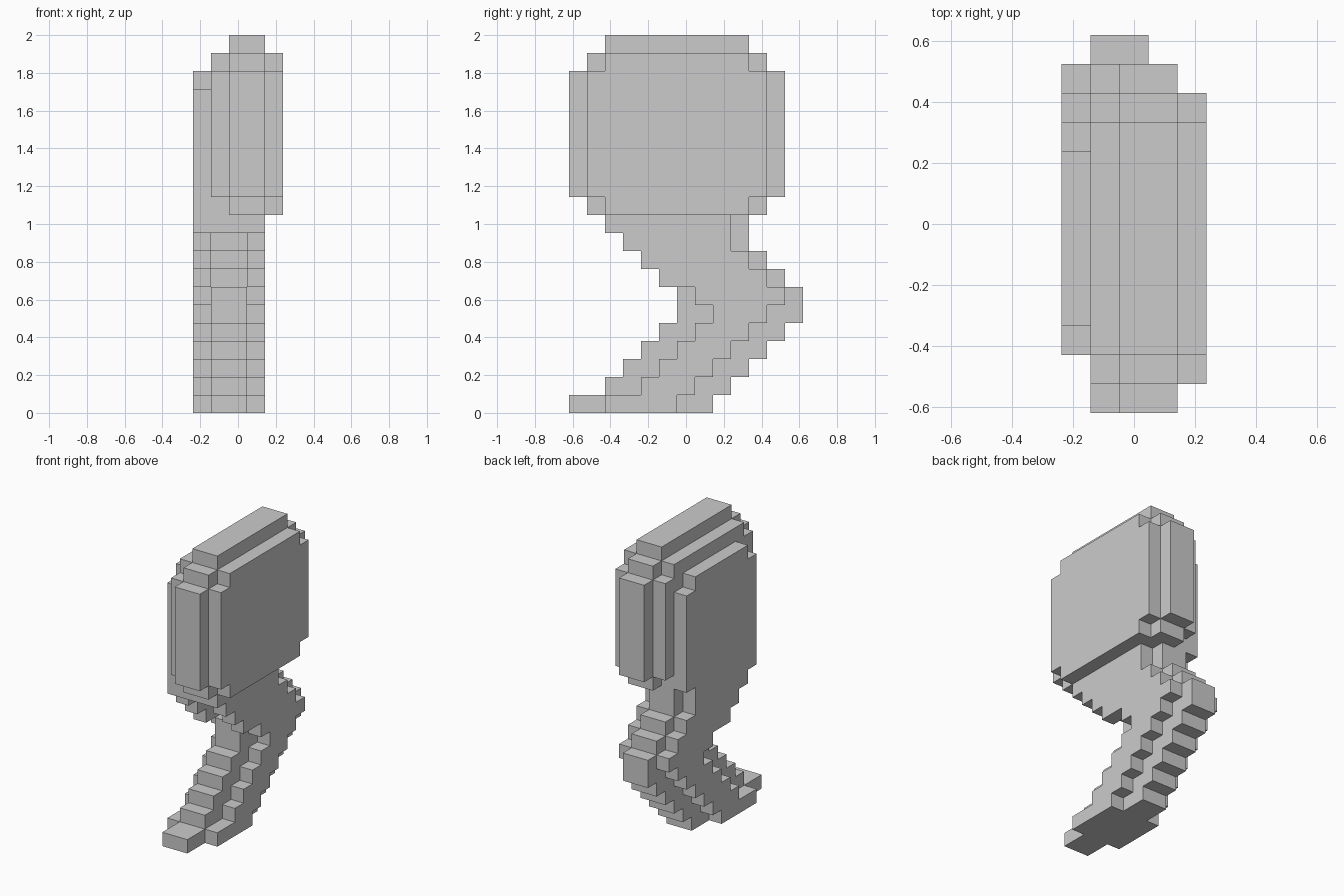
import bpy, bmesh, math
from mathutils import Vector

if "Cube" in bpy.data.objects:
    bpy.data.objects.remove(bpy.data.objects["Cube"])

U = 2 / 21                       # edge of one cube
ORIGIN = Vector((-2.5, -6.5, 0))


def block(xs, y0, y1, z0, z1):
    """Cells of a box: x columns, y and z as half-open ranges."""
    return {(x, y, z) for x in xs for y in range(y0, y1) for z in range(z0, z1)}


def stepped_plate(xs, inset, steps):
    """Upright plate with stair-step corners, shrunk by inset cells."""
    cells = set()
    for s in range(steps):
        a, b = inset + s, inset + steps - 1 - s
        cells |= block(xs, a, 12 - a, 12 - s + inset, 19 + s - inset)
    return cells


# Head: thick core plate, a smaller plate each side, a smallest plate on the left
head = set()
head |= block((2, 3), 0, 12, 12, 19) | block((2, 3), 1, 11, 11, 20) | block((2, 3), 2, 10, 11, 21)
head |= block((1, 4), 1, 11, 12, 19) | block((1, 4), 2, 10, 11, 20)
head |= block((0,), 2, 10, 11, 18) | block((0,), 3, 9, 11, 19)

# Curved stem, per row from the ground: core from/to, outer sides from/to
rows = [
    (0, 8, 2, 6), (2, 9, 4, 7), (3, 10, 5, 8), (4, 11, 6, 9),
    (5, 12, 7, 10), (6, 13, 8, 11), (6, 13, 7, 12), (7, 12, 5, 11),
    (6, 11, 4, 10), (5, 10, 3, 9), (2, 10, 2, 9),
]
stem = set()
for z, (c0, c1, s0, s1) in enumerate(rows):
    stem |= block((1, 2), c0, c1, z, z + 1) | block((0, 3), s0, s1, z, z + 1)

solid = head | stem


def build(name, cells):
    """Mesh the exposed cube sides and merge the flat areas."""
    bm = bmesh.new()
    verts = {}

    def vert(p):
        if p not in verts:
            verts[p] = bm.verts.new((Vector(p) + ORIGIN) * U)
        return verts[p]

    for c in sorted(cells):
        for axis in range(3):
            for side in (0, 1):
                n = list(c)
                n[axis] += 2 * side - 1
                if tuple(n) in solid:
                    continue
                ring = []
                for a, b in ((0, 0), (1, 0), (1, 1), (0, 1)):
                    p = list(c)
                    p[axis] += side
                    p[(axis + 1) % 3] += a
                    p[(axis + 2) % 3] += b
                    ring.append(vert(tuple(p)))
                bm.faces.new(ring if side else ring[::-1])
    bmesh.ops.dissolve_limit(bm, angle_limit=math.radians(1),
                             verts=bm.verts[:], edges=bm.edges[:])
    mesh = bpy.data.meshes.new(name)
    bm.to_mesh(mesh)
    bm.free()
    bpy.context.collection.objects.link(bpy.data.objects.new(name, mesh))


build("head", head)
build("curved_stem", stem)
